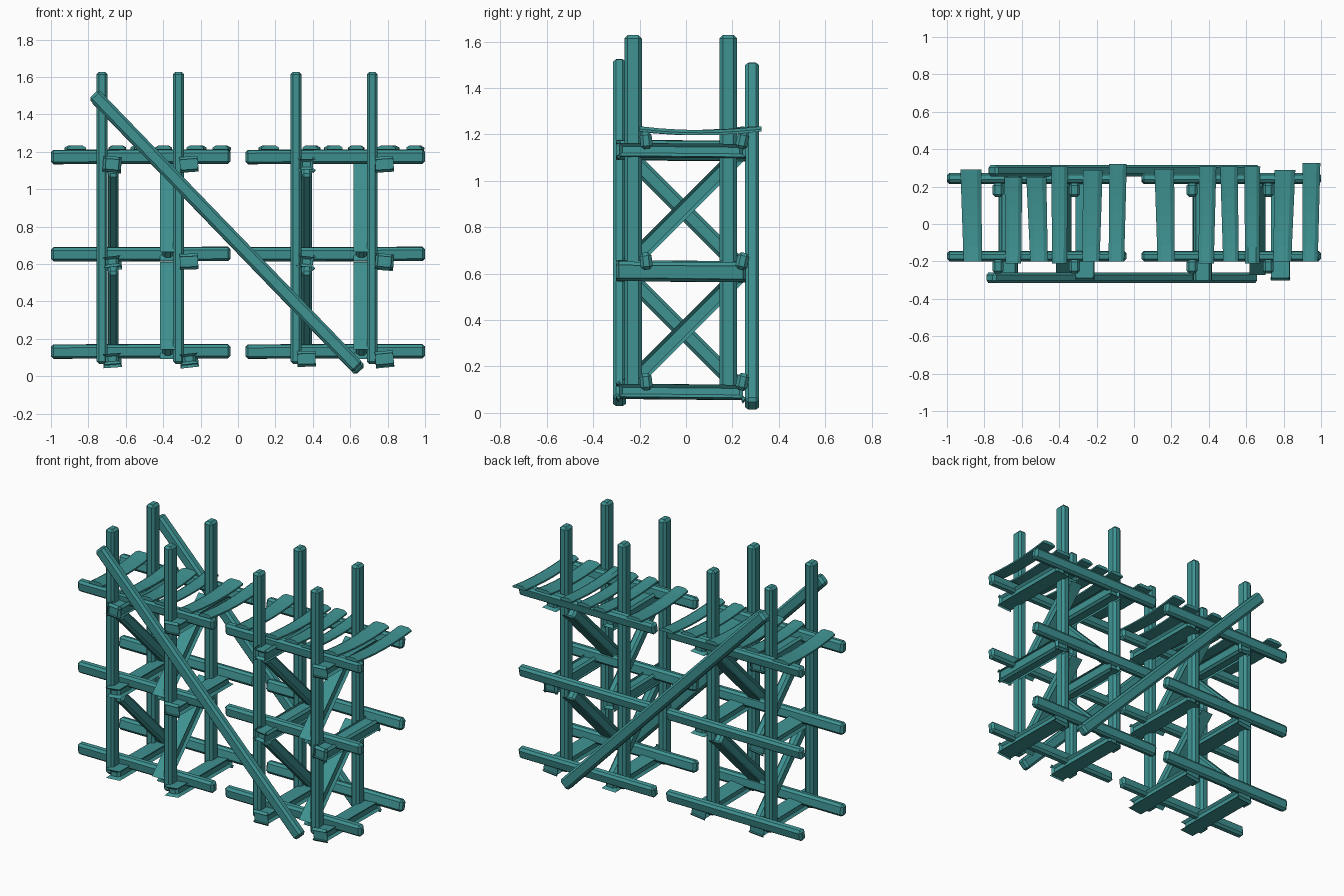
import bpy, bmesh, math, random
from mathutils import Vector, Matrix

if "Cube" in bpy.data.objects:
    bpy.data.objects.remove(bpy.data.objects["Cube"])

random.seed(4)


def finish(name, bm):
    bmesh.ops.recalc_face_normals(bm, faces=bm.faces)
    me = bpy.data.meshes.new(name)
    bm.to_mesh(me)
    bm.free()
    ob = bpy.data.objects.new(name, me)
    bpy.context.collection.objects.link(ob)
    mat = bpy.data.materials.get("teal_timber")
    if mat is None:
        mat = bpy.data.materials.new("teal_timber")
        mat.diffuse_color = (0.05, 0.29, 0.29, 1)
        mat.use_nodes = True
        mat.node_tree.nodes["Principled BSDF"].inputs["Base Color"].default_value = mat.diffuse_color
    me.materials.append(mat)
    return ob


def beam(name, a, b, side, w, h, roll=0.0, bevel=0.014):
    """Chamfered timber from a to b; w is measured along side, h across it."""
    a, b = Vector(a), Vector(b)
    d = (b - a).normalized()
    s = Vector(side)
    s = (s - d * s.dot(d)).normalized()
    s = Matrix.Rotation(math.radians(roll), 3, d) @ s
    u = d.cross(s)
    bm = bmesh.new()
    bmesh.ops.create_cube(bm, size=1)
    for v in bm.verts:
        x, y, z = v.co
        v.co = (a + b) / 2 + d * (x * (b - a).length) + s * (y * w) + u * (z * h)
    bmesh.ops.bevel(bm, geom=bm.edges[:], offset=bevel, segments=1,
                    profile=0.5, affect='EDGES')
    return finish(name, bm)


def plank(name, x, w, y0, y1, skew):
    """Sagging board with a cambered top, lofted along y."""
    bm = bmesh.new()
    section = [(-0.5, 0.0), (-0.5, 0.010), (-0.28, 0.022),
               (0.28, 0.022), (0.5, 0.010), (0.5, 0.0)]
    rings, n = [], 6
    for i in range(n + 1):
        t = i / n
        z = 1.197 + 0.016 * (2 * t - 1) ** 2
        wt = w * (0.92 + 0.13 * t)
        rings.append([bm.verts.new((x + skew * (t - 0.5) + px * wt,
                                    y0 + (y1 - y0) * t, z + pz))
                      for px, pz in section])
    for r, q in zip(rings, rings[1:]):
        for k in range(6):
            bm.faces.new((r[k], r[(k + 1) % 6], q[(k + 1) % 6], q[k]))
    bm.faces.new(rings[0])
    bm.faces.new(rings[-1])
    return finish(name, bm)


post_x = [-0.727, -0.318, 0.31, 0.718]
transom_x = [-0.673, -0.262, 0.366, 0.783]
levels = [0.0, 0.52, 1.04]

# upright posts
for x in post_x:
    for y in (-0.228, 0.182):
        beam("upright_post", (x, y, 0.065), (x, y, 1.628), (1, 0, 0), 0.058, 0.075)

# long rails, two bays on three levels
for dz in levels:
    for x0, x1 in ((-1.0, -0.04), (0.04, 1.0)):
        for y, roll in ((-0.172, 6), (0.243, -12)):
            beam("long_rail", (x0, y, 0.132 + dz), (x1, y, 0.134 + dz),
                 (0, 1, 0), 0.052, 0.074, roll)

# cross transoms under the rails
for dz in levels:
    for x in transom_x:
        beam("cross_transom", (x, -0.288, 0.093 + dz), (x, 0.245, 0.088 + dz),
             (1, 0, 0), 0.07, 0.056, random.uniform(-8, 8))

# end braces, alternately leaning forward and back
for x, lean in ((-0.667, -1), (-0.375, 1), (0.368, -1), (0.66, 1)):
    for zc in (0.352, 0.875):
        yc = -0.012
        beam("end_brace", (x, yc - 0.225 * lean, zc - 0.225),
             (x, yc + 0.225 * lean, zc + 0.225), (1, 0, 0), 0.056, 0.07)

# full-length diagonal braces on the front and back
beam("front_diagonal", (-0.772, -0.287, 1.508), (0.642, -0.287, 0.045),
     (0, 1, 0), 0.056, 0.074)
beam("back_diagonal", (-0.76, 0.285, 1.493), (0.654, 0.285, 0.03),
     (0, 1, 0), 0.06, 0.074)

# walkway planks: x, width, front y, back y, skew
for p in ((-0.867, 0.107, -0.20, 0.292, -0.01), (-0.645, 0.09, -0.21, 0.252, 0.0),
          (-0.515, 0.102, -0.20, 0.252, -0.015), (-0.398, 0.085, -0.212, 0.308, 0.0),
          (-0.225, 0.10, -0.20, 0.29, 0.01), (-0.09, 0.09, -0.20, 0.322, 0.008),
          (0.167, 0.10, -0.20, 0.295, -0.01), (0.39, 0.088, -0.212, 0.308, 0.008),
          (0.513, 0.09, -0.20, 0.308, -0.01), (0.632, 0.082, -0.21, 0.308, 0.0),
          (0.80, 0.105, -0.20, 0.29, 0.015), (0.945, 0.09, -0.20, 0.325, 0.008)):
    plank("walkway_plank", *p)
